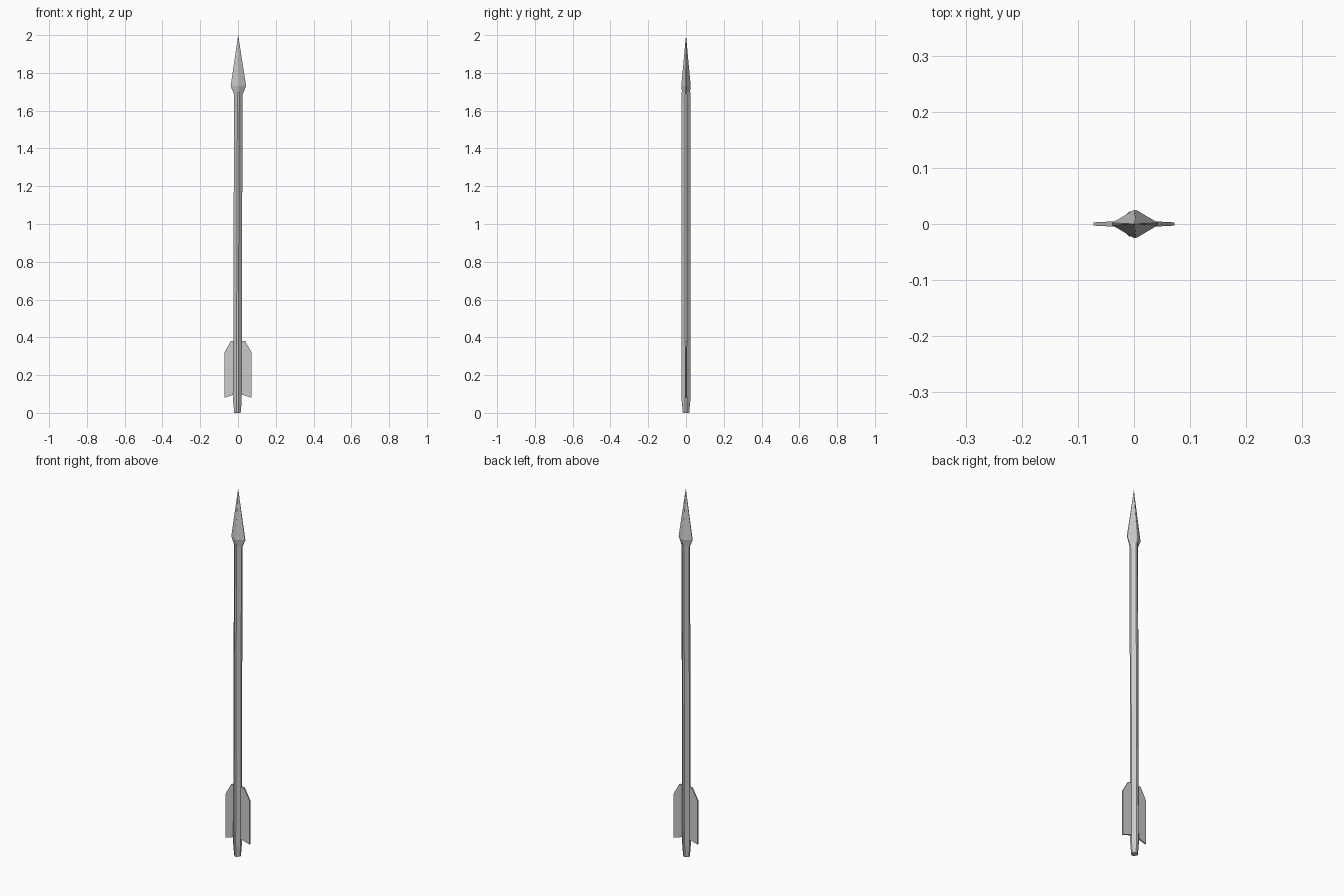
import bpy, bmesh

if "Cube" in bpy.data.objects:
    bpy.data.objects.remove(bpy.data.objects["Cube"])

def make_object(name, bm):
    bmesh.ops.recalc_face_normals(bm, faces=bm.faces)
    me = bpy.data.meshes.new(name)
    bm.to_mesh(me)
    bm.free()
    ob = bpy.data.objects.new(name, me)
    bpy.context.collection.objects.link(ob)
    return ob

def loft(name, rings, tip=None):
    """Skin diamond rings with clipped corners: (z, centre x, half x, half y, clip)."""
    bm = bmesh.new()
    loops = []
    for z, cx, a, b, c in rings:
        pts = [(a, -c), (a, c), (c, b), (-c, b), (-a, c), (-a, -c), (-c, -b), (c, -b)]
        loops.append([bm.verts.new((cx + x, y, z)) for x, y in pts])
    for lo, hi in zip(loops, loops[1:]):
        for i in range(8):
            j = (i + 1) % 8
            bm.faces.new((lo[i], lo[j], hi[j], hi[i]))
    bm.faces.new(loops[0])
    if tip:
        t = bm.verts.new(tip)
        for i in range(8):
            bm.faces.new((loops[-1][i], loops[-1][(i + 1) % 8], t))
    else:
        bm.faces.new(loops[-1])
    return make_object(name, bm)

# Shaft with tapered nock end and a very slight lean
loft("shaft", [(0, -0.003, 0.017, 0.017, 0.005),
               (0.06, -0.003, 0.0225, 0.0225, 0.005),
               (0.9, -0.001, 0.0225, 0.0225, 0.005),
               (1.70, 0.002, 0.0225, 0.0225, 0.005)])

# Flattened pointed head
loft("arrowhead", [(1.675, 0.002, 0.018, 0.018, 0.003),
                   (1.73, 0.002, 0.041, 0.025, 0.002)], tip=(0.001, 0, 2.0))

# Pair of tail vanes, thinner towards the outer edge
outline = [(0.01, 0.10), (0.072, 0.08), (0.072, 0.32), (0.038, 0.38), (0.01, 0.38)]
bm = bmesh.new()
sides = []
for s in (-1, 1):
    sides.append([bm.verts.new((x, s * (0.0065 - 0.05 * x), z)) for x, z in outline])
    bm.faces.new(sides[-1])
for i in range(5):
    j = (i + 1) % 5
    bm.faces.new((sides[0][i], sides[0][j], sides[1][j], sides[1][i]))
vanes = make_object("tail_vanes", bm)
vanes.modifiers.new("mirror", 'MIRROR').use_axis = (True, False, False)
